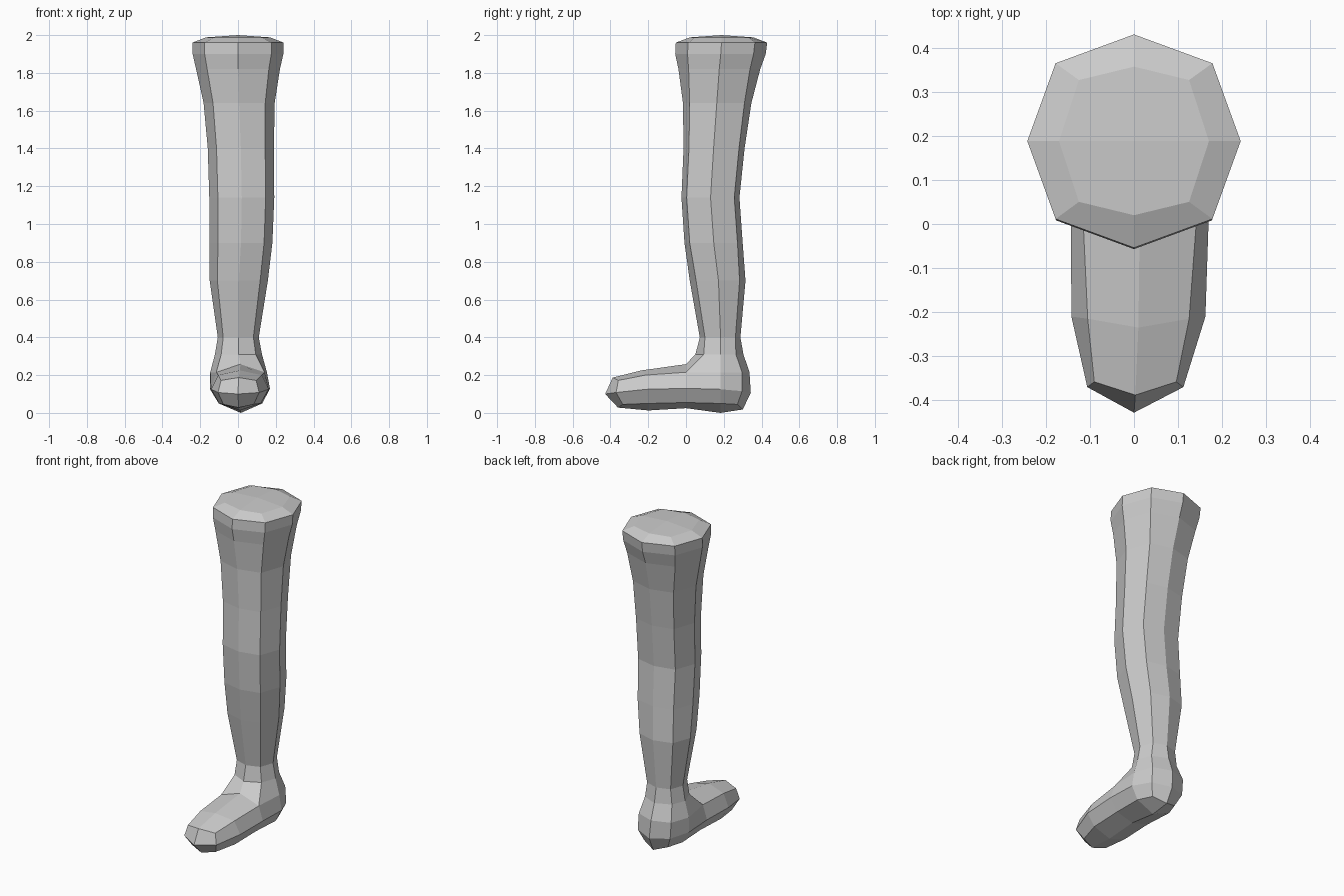
import bpy
import bmesh

cube = bpy.data.objects.get("Cube")
if cube:
    bpy.data.objects.remove(cube, do_unlink=True)

grey = bpy.data.materials.new("plain grey")
grey.diffuse_color = (0.6, 0.6, 0.6, 1)
grey.use_nodes = True
grey.node_tree.nodes["Principled BSDF"].inputs["Base Color"].default_value = (0.6, 0.6, 0.6, 1)

bm = bmesh.new()


def vert(x, y, z):
    return bm.verts.new((x, y, z))


def leg_ring(z, xr, xl, front, back, mid, f):
    """Eight-sided ring: front, front left, left, ... round to front right."""
    c, h = (xr + xl) / 2, (xl - xr) / 2
    d = 0.735 * h
    yf, yb = front + f * (mid - front), back - f * (back - mid)
    return [vert(*p, z) for p in (
        (c, front), (c + d, yf), (xl, mid), (c + d, yb),
        (c, back), (c - d, yb), (xr, mid), (c - d, yf))]


def foot_ring(c, points):
    """Upright ring from top to bottom, mirrored about x = c."""
    left = [vert(c + x, y, z) for x, y, z in points]
    right = [vert(c - x, y, z) for x, y, z in points[1:4]]
    return left + right[::-1]


def bridge(a, b):
    for i in range(8):
        j = (i + 1) % 8
        bm.faces.new((a[i], a[j], b[j], b[i]))


def cap(ring, tip):
    for i in range(0, 8, 2):
        bm.faces.new((ring[i], ring[i + 1], ring[(i + 2) % 8], tip))


# Leg from thigh to ankle: height, right x, left x, front y, back y, side y, corner inset
leg = [leg_ring(*r) for r in (
    (1.988, -0.17, 0.17, 0.02, 0.357, 0.188, 0.18),
    (1.96, -0.242, 0.242, -0.054, 0.43, 0.188, 0.27),
    (1.90, -0.24, 0.24, -0.057, 0.422, 0.184, 0.27),
    (1.82, -0.222, 0.222, -0.04, 0.393, 0.176, 0.25),
    (1.64, -0.182, 0.194, -0.016, 0.346, 0.163, 0.20),
    (1.40, -0.16, 0.19, -0.013, 0.31, 0.146, 0.18),
    (1.14, -0.152, 0.192, -0.024, 0.283, 0.130, 0.18),
    (0.90, -0.15, 0.182, -0.008, 0.30, 0.147, 0.18),
    (0.70, -0.15, 0.158, 0.02, 0.315, 0.172, 0.22),
    (0.40, -0.107, 0.11, 0.073, 0.288, 0.183, 0.25),
    (0.31, -0.122, 0.127, 0.05, 0.304, 0.183, 0.33))]
for a, b in zip(leg, leg[1:]):
    bridge(a, b)
cap(leg[0], vert(0, 0.188, 2.0))

# Heel: three half rings running round the back
ankle = leg[-1]
heel = []
for c, side_x, side_z, corner, back in (
        (0.003, 0.150, 0.215, (0.11, 0.297, 0.215), (0.336, 0.215)),
        (0.010, 0.158, 0.125, (0.11, 0.297, 0.115), (0.343, 0.105)),
        (0.013, 0.115, 0.050, (0.08, 0.272, 0.045), (0.300, 0.018))):
    x, y, z = corner
    heel.append([vert(c + side_x, 0.183, side_z), vert(c + x, y, z), vert(c, *back),
                 vert(c - x, y, z), vert(c - side_x, 0.183, side_z)])
for a, b in zip([ankle[2:7]] + heel, heel):
    for i in range(4):
        bm.faces.new((a[i], a[i + 1], b[i + 1], b[i]))
sole = vert(0.015, 0.183, 0.0)
for i in (0, 2):
    bm.faces.new((heel[2][i], heel[2][i + 1], heel[2][i + 2], sole))

# Foot from instep to toe
foot = [
    foot_ring(0.013, ((0, 0, 0.258), (0.128, 0, 0.215), (0.156, 0, 0.13),
                      (0.11, 0, 0.055), (0, 0, 0.025))),
    foot_ring(0.010, ((0, -0.235, 0.225), (0.115, -0.215, 0.20), (0.152, -0.21, 0.125),
                      (0.11, -0.20, 0.05), (0, -0.20, 0.013))),
    foot_ring(0.003, ((0, -0.388, 0.187), (0.093, -0.358, 0.172), (0.109, -0.37, 0.108),
                      (0.08, -0.335, 0.045), (0, -0.36, 0.028)))]
for a, b in zip(foot, foot[1:]):
    bridge(a, b)
cap(foot[-1], vert(0, -0.428, 0.10))

# Join the instep to the ankle and heel
for side, step in ((0, 1), (4, -1)):
    rim = [ankle[0], ankle[step], ankle[2 * step]]
    rim += [h[side] for h in heel] + [sole]
    instep = foot[0]
    bm.faces.new((rim[0], rim[1], instep[step], instep[0]))
    bm.faces.new((rim[1], rim[2], rim[3], instep[step]))
    for k in (1, 2, 3):
        bm.faces.new((rim[k + 2], rim[k + 3], instep[(k + 1) * step], instep[k * step]))

bmesh.ops.recalc_face_normals(bm, faces=bm.faces)
mesh = bpy.data.meshes.new("lower_leg_and_foot")
bm.to_mesh(mesh)
bm.free()
mesh.materials.append(grey)
bpy.context.collection.objects.link(bpy.data.objects.new("lower_leg_and_foot", mesh))
